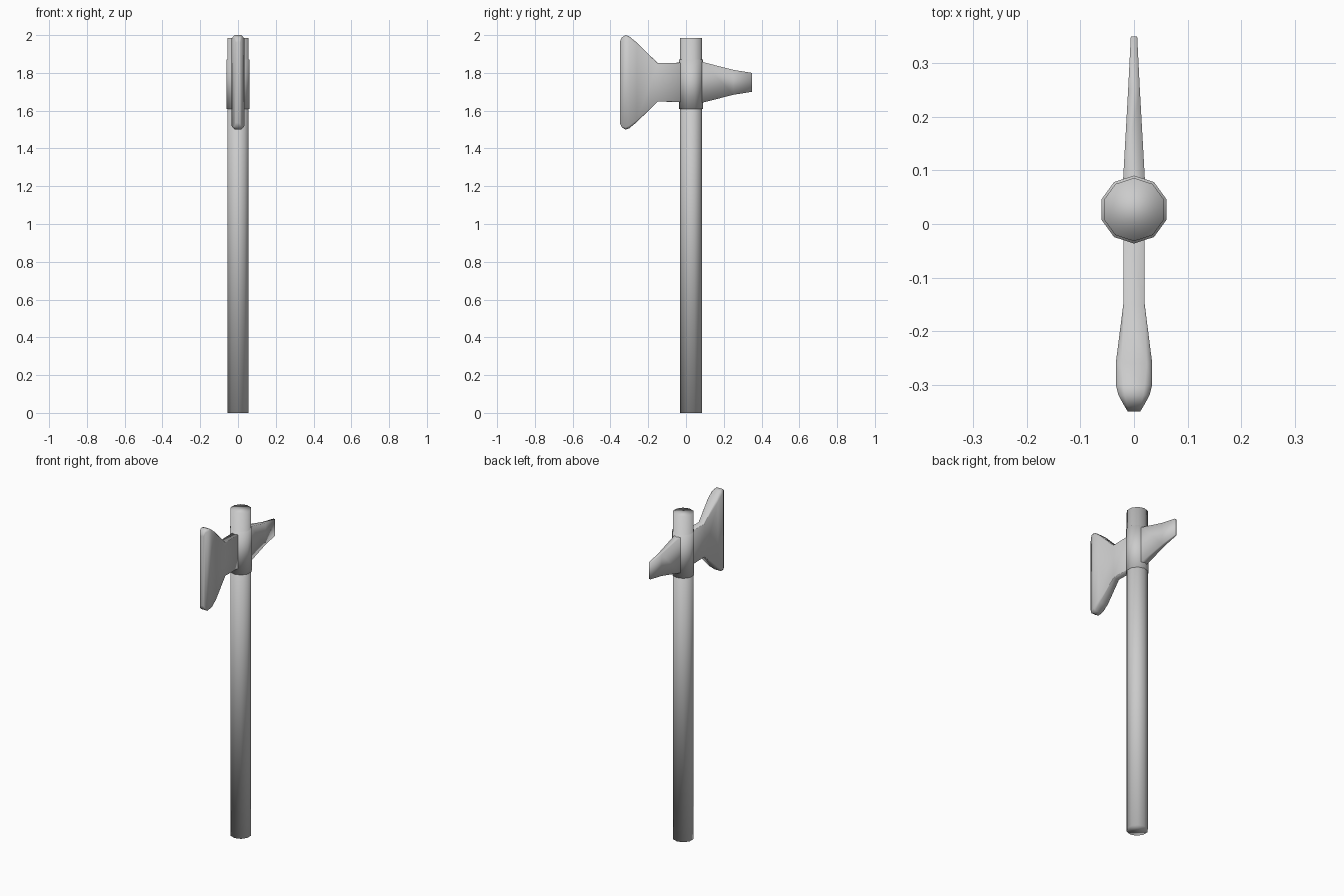
import bpy
import math

cube = bpy.data.objects.get("Cube")
if cube:
    bpy.data.objects.remove(cube, do_unlink=True)

grey = bpy.data.materials.new("plain grey")
grey.use_nodes = True
colour = (0.6, 0.6, 0.6, 1)
grey.diffuse_color = colour
grey.node_tree.nodes["Principled BSDF"].inputs["Base Color"].default_value = colour

AXIS_Y = 0.027
HEAD_Z = 1.75


def loft(name, rings):
    """Skin a list of equal-length point rings and cap both ends."""
    n = len(rings[0])
    verts = [p for ring in rings for p in ring]
    faces = [(r * n + i, r * n + (i + 1) % n, (r + 1) * n + (i + 1) % n, (r + 1) * n + i)
             for r in range(len(rings) - 1) for i in range(n)]
    faces += [tuple(reversed(range(n))), tuple(range(len(verts) - n, len(verts)))]
    mesh = bpy.data.meshes.new(name)
    mesh.from_pydata(verts, [], faces)
    mesh.materials.append(grey)
    mesh.shade_smooth()
    obj = bpy.data.objects.new(name, mesh)
    bpy.context.collection.objects.link(obj)
    return obj


def decagon(radius, z):
    angles = [math.radians(90 + 36 * i) for i in range(10)]
    return [(radius * math.cos(a), AXIS_Y + radius * math.sin(a), z) for a in angles]


def section(y, half_width, half_height, chamfer):
    """Upright rectangle across y with chamfered corners."""
    w, h = half_width, half_height
    c = w * chamfer
    pts = [(w, c - h), (w, h - c), (w - c, h), (c - w, h),
           (-w, h - c), (-w, c - h), (c - w, -h), (w - c, -h)]
    return [(x, y, HEAD_Z + z) for x, z in pts]


def box_section(y, w, h):
    return [(x, y, HEAD_Z + z) for x, z in ((w, -h), (w, h), (-w, h), (-w, -h))]


# Shaft and the collar that holds the head
loft("handle", [decagon(0.059, 0), decagon(0.059, 1.985)])
loft("collar", [decagon(0.0635, 1.61), decagon(0.0635, 1.87)])

# Flared front blade with a bevelled striking edge
loft("blade", [
    section(AXIS_Y, 0.02, 0.105, 0.1),
    section(-0.15, 0.02, 0.102, 0.1),
    section(-0.26, 0.034, 0.21, 0.3),
    section(-0.30, 0.034, 0.243, 0.4),
    section(-0.32, 0.029, 0.25, 0.4),
    section(-0.34, 0.018, 0.238, 0.3),
    section(-0.35, 0.012, 0.215, 0.3),
][::-1])

# Tapering rear spike
loft("rear_spike", [
    box_section(AXIS_Y, 0.023, 0.12),
    box_section(0.09, 0.02, 0.107),
    box_section(0.25, 0.011, 0.066),
    box_section(0.35, 0.006, 0.05),
][::-1])
